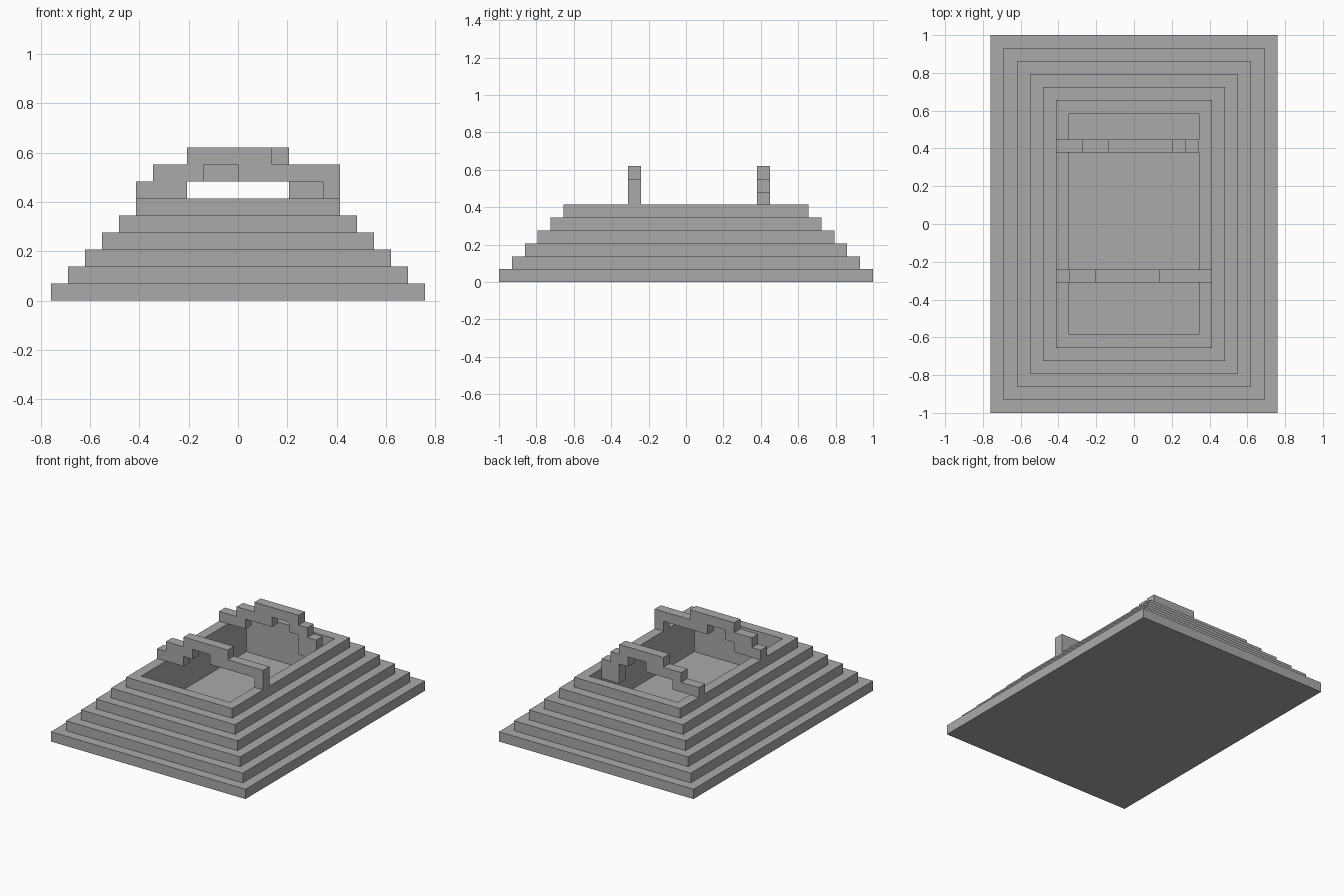
import bpy
import bmesh

cube = bpy.data.objects.get("Cube")
if cube:
    bpy.data.objects.remove(cube, do_unlink=True)

U = 2 / 29  # one block

stone = bpy.data.materials.new("grey_stone")
stone.use_nodes = True
colour = (0.4, 0.4, 0.4, 1)
stone.diffuse_color = colour
stone.node_tree.nodes["Principled BSDF"].inputs["Base Color"].default_value = colour


def finish(bm, name):
    bmesh.ops.recalc_face_normals(bm, faces=bm.faces)
    bmesh.ops.scale(bm, vec=(U, U, U), verts=bm.verts)
    mesh = bpy.data.meshes.new(name)
    bm.to_mesh(mesh)
    bm.free()
    mesh.materials.append(stone)
    bpy.context.collection.objects.link(bpy.data.objects.new(name, mesh))


def stepped_base(tiers, pit_floor):
    """Rectangular rings climb the steps, then drop into the pit."""
    rings = []
    for i in range(tiers):
        rings += [(11 - i, 14.5 - i, i), (11 - i, 14.5 - i, i + 1)]
    rings += [(11 - tiers, 14.5 - tiers, tiers), (11 - tiers, 14.5 - tiers, pit_floor)]
    bm = bmesh.new()
    loops = [[bm.verts.new((sx * hx, sy * hy, z))
              for sx, sy in ((-1, -1), (1, -1), (1, 1), (-1, 1))]
             for hx, hy, z in rings]
    for a, b in zip(loops, loops[1:]):
        for k in range(4):
            n = (k + 1) % 4
            bm.faces.new((a[k], a[n], b[n], b[k]))
    bm.faces.new(loops[0])
    bm.faces.new(loops[-1])
    finish(bm, "stepped_base")


def arch(name, y, outline):
    """Extrude a blocky outline one block deep."""
    bm = bmesh.new()
    face = bm.faces.new([bm.verts.new((x, y, z)) for x, z in outline])
    out = bmesh.ops.extrude_face_region(bm, geom=[face], use_keep_orig=True)
    moved = [v for v in out["geom"] if isinstance(v, bmesh.types.BMVert)]
    bmesh.ops.translate(bm, vec=(0, 1, 0), verts=moved)
    finish(bm, name)


stepped_base(6, 2)

# Ruined arches across the pit
arch("front_arch", -4.5, [
    (-6, 6), (-6, 7), (-5, 7), (-5, 8), (-3, 8), (-3, 9), (2, 9), (2, 8), (6, 8),
    (6, 6), (5, 6), (5, 7), (0, 7), (0, 8), (-2, 8), (-2, 7), (-3, 7), (-3, 6)])
arch("back_arch", 5.5, [
    (-6, 6), (-6, 7), (-4, 7), (-4, 8), (-2, 8), (-2, 9), (3, 9), (3, 8), (4, 8),
    (4, 7), (5, 7), (5, 5), (3, 5), (3, 7), (2, 7), (2, 8), (0, 8), (0, 7),
    (-3, 7), (-3, 6)])
